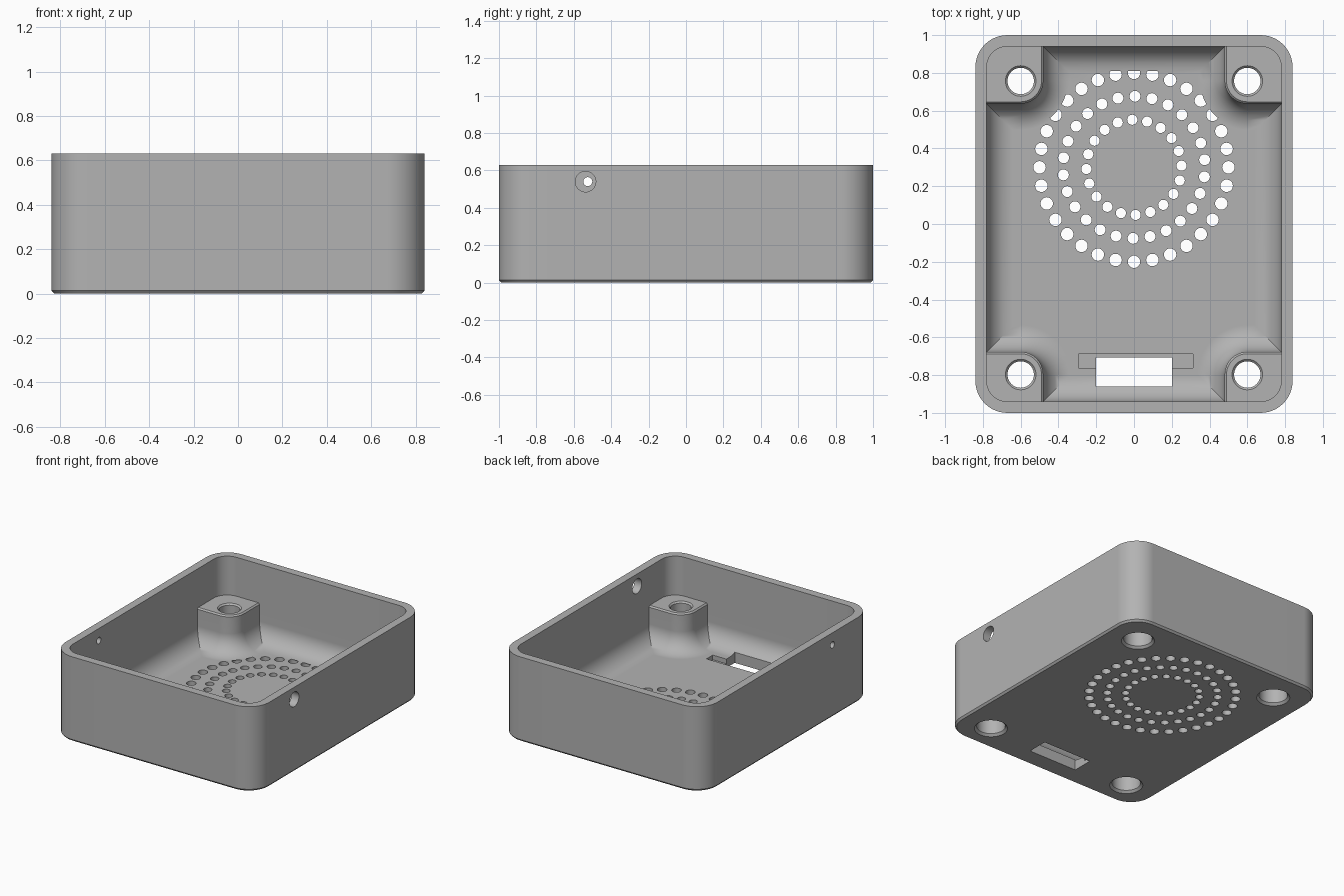
import bpy, bmesh
from math import sin, cos, pi, radians
from mathutils import Matrix, Vector

if "Cube" in bpy.data.objects:
    bpy.data.objects.remove(bpy.data.objects["Cube"])

HEIGHT, FLOOR, FILLET, POST_TOP = 0.63, 0.065, 0.14, 0.34
POST_X, POST_R = 0.6, 0.12
POST_Y = {1: 0.757, -1: 0.797}
STEPS = 12

grey = bpy.data.materials.new("matte grey")
grey.use_nodes = True
colour = (0.45, 0.45, 0.45, 1)
grey.diffuse_color = colour
grey.node_tree.nodes["Principled BSDF"].inputs["Base Color"].default_value = colour


def make_object(name, bm):
    bmesh.ops.recalc_face_normals(bm, faces=bm.faces)
    mesh = bpy.data.meshes.new(name)
    bm.to_mesh(mesh)
    bm.free()
    mesh.materials.append(grey)
    obj = bpy.data.objects.new(name, mesh)
    bpy.context.collection.objects.link(obj)
    return obj


def outline(x, y, radius, z, grow=0.0, posts=False):
    """Rounded rectangle; with posts, each corner is notched around a screw post."""
    ring = []
    for sx, sy in ((1, 1), (-1, 1), (-1, -1), (1, -1)):
        py = POST_Y[sy]
        reach = POST_R + grow
        points = [(x, py - reach)]
        for i in range(STEPS + 1):
            a = pi / 2 * i / STEPS
            if posts:
                points.append((POST_X - reach * sin(a), py - reach * cos(a)))
            else:
                points.append((x - radius + radius * cos(a), y - radius + radius * sin(a)))
        points.append((POST_X - reach, y))
        if sx * sy < 0:
            points.reverse()
        ring += [Vector((sx * px, sy * qy, z)) for px, qy in points]
    return ring


def loft(bm, rings):
    loops = [[bm.verts.new(p) for p in ring] for ring in rings]
    n = len(loops[0])
    for low, high in zip(loops, loops[1:]):
        for i in range(n):
            j = (i + 1) % n
            bm.faces.new((low[i], low[j], high[j], high[i]))
    bm.faces.new(loops[0])
    bm.faces.new(loops[-1])


def lathe(bm, profile, x, y, segments=40):
    loft(bm, [[Vector((x + r * cos(2 * pi * i / segments), y + r * sin(2 * pi * i / segments), z))
               for i in range(segments)] for z, r in profile])


def box(bm, low, high):
    low, high = Vector(low), Vector(high)
    bmesh.ops.create_cube(bm, size=1, matrix=Matrix.Translation((low + high) / 2)
                          @ Matrix.Diagonal((*(high - low), 1)))


# Tray: outer wall, rim, inner wall, posts, floor fillet and floor in one loft
edge = 0.01
rings = [outline(0.828, 0.988, 0.158, 0),
         outline(0.84, 1, 0.17, 0.014),
         outline(0.84, 1, 0.17, HEIGHT),
         outline(0.78, 0.94, 0.11, HEIGHT, -edge),
         outline(0.78, 0.94, 0.11, POST_TOP, -edge),
         outline(0.78, 0.94, 0.11, POST_TOP, -edge, True),
         outline(0.78, 0.94, 0.11, POST_TOP - edge, 0, True)]
for i in range(9):
    t = pi / 2 * i / 8
    d = FILLET * (1 - cos(t))
    rings.append(outline(0.78 - d, 0.94 - d, 0, FLOOR + FILLET * (1 - sin(t)), d, True))
bm = bmesh.new()
loft(bm, rings)
bmesh.ops.remove_doubles(bm, verts=bm.verts, dist=0.0001)
tray = make_object("tray", bm)

cutters = []

# Speaker vents: three rings of holes
bm = bmesh.new()
for count, ring_r, hole_r, turn in ((32, 0.5, 0.033, 0), (26, 0.376, 0.029, 0.8), (20, 0.252, 0.027, -2)):
    for k in range(count):
        a = radians(turn) + 2 * pi * k / count
        lathe(bm, ((-0.05, hole_r), (FLOOR + 0.001, hole_r)), ring_r * sin(a), 0.3 + ring_r * cos(a), 20)
cutters.append(make_object("vent_cutter", bm))

# Screw bores: wide from below, narrow and chamfered at the post top
bm = bmesh.new()
bore = ((-0.02, 0.133), (0.016, 0.097), (0.2, 0.097), (0.2, 0.07), (0.329, 0.07), (0.36, 0.101))
for sx in (1, -1):
    for sy in (1, -1):
        lathe(bm, bore, sx * POST_X, sy * POST_Y[sy])
cutters.append(make_object("bore_cutter", bm))

# Side holes: large on the left wall, small on the right wall
bm = bmesh.new()
for x, y, r in ((0.81, -0.537, 0.055), (-0.81, -0.525, 0.024)):
    bmesh.ops.create_cone(bm, cap_ends=True, segments=32, radius1=r, radius2=r, depth=0.2,
                          matrix=Matrix.Translation((x, y, 0.54)) @ Matrix.Rotation(pi / 2, 4, "Y"))
cutters.append(make_object("side_hole_cutter", bm))

# Floor slot and the shallow pocket across it
bm = bmesh.new()
box(bm, (-0.2, -0.86, -0.05), (0.2, -0.706, 0.2))
cutters.append(make_object("slot_cutter", bm))
bm = bmesh.new()
box(bm, (-0.295, -0.762, 0.03), (0.313, -0.688, 0.18))
cutters.append(make_object("pocket_cutter", bm))

# Cut everything, then shade
bpy.context.view_layer.objects.active = tray
tray.select_set(True)
for cutter in cutters:
    cutter.hide_render = True
    mod = tray.modifiers.new("cut", "BOOLEAN")
    mod.operation, mod.solver, mod.object = "DIFFERENCE", "EXACT", cutter
    bpy.ops.object.modifier_apply(modifier=mod.name)
    bpy.data.objects.remove(cutter)
bpy.ops.object.shade_smooth_by_angle(angle=radians(30))
weighted = tray.modifiers.new("even_shading", "WEIGHTED_NORMAL")
weighted.keep_sharp = True
